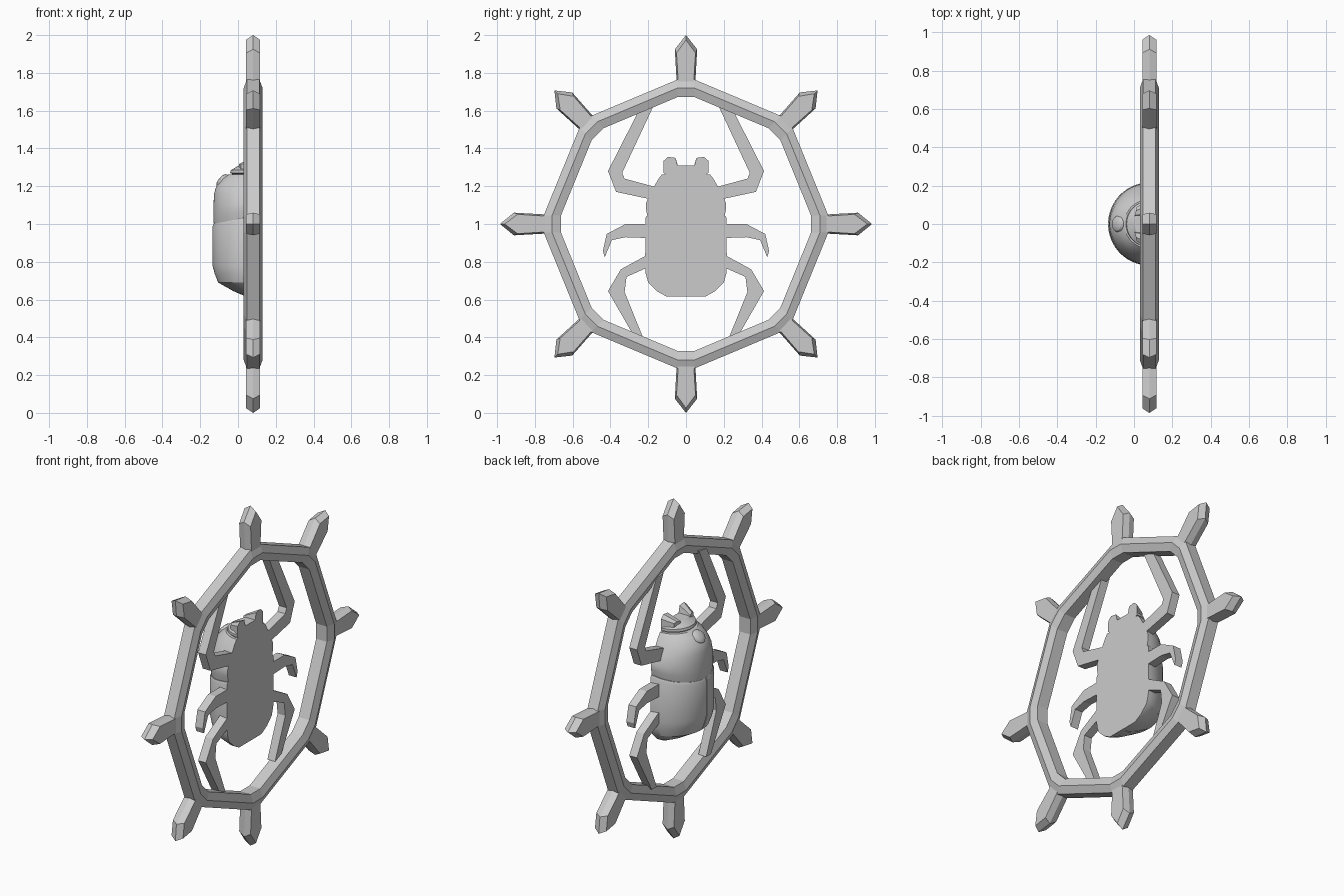
import bpy, bmesh
from math import sin, cos, pi, radians
from mathutils import Matrix, Vector

if "Cube" in bpy.data.objects:
    bpy.data.objects.remove(bpy.data.objects["Cube"])

CX = 0.08          # plane of the wheel and of the flat underside
YS = 0.985         # wheel is slightly narrower than tall


def build(name, verts, faces, smooth=False):
    bm = bmesh.new()
    vs = [bm.verts.new(v) for v in verts]
    for f in faces:
        bm.faces.new([vs[i] for i in f])
    bmesh.ops.remove_doubles(bm, verts=bm.verts[:], dist=1e-5)
    bmesh.ops.recalc_face_normals(bm, faces=bm.faces[:])
    me = bpy.data.meshes.new(name)
    bm.to_mesh(me)
    bm.free()
    ob = bpy.data.objects.new(name, me)
    bpy.context.collection.objects.link(ob)
    if smooth:
        bpy.ops.object.select_all(action='DESELECT')
        ob.select_set(True)
        bpy.context.view_layer.objects.active = ob
        bpy.ops.object.shade_smooth_by_angle(angle=radians(30))
    return ob


def loft(loops, caps):
    """Vertices and quads joining equal closed loops; caps or a closed ring."""
    n, m = len(loops[0]), len(loops)
    verts = [v for lp in loops for v in lp]
    faces = []
    for i in range(m - 1 if caps else m):
        for j in range(n):
            a, b, k = i * n, (i + 1) % m * n, (j + 1) % n
            faces.append((a + j, a + k, b + k, b + j))
    if caps:
        faces += [tuple(range(n)), tuple(range((m - 1) * n, m * n))]
    return verts, faces


def mirror_y(ob):
    mod = ob.modifiers.new("mirror", 'MIRROR')
    mod.use_axis = (False, True, False)


def wheel(x, t, r, a):
    """Point at radius r and sideways offset t on the spoke at angle a."""
    return (CX + x, YS * (r * sin(a) + t * cos(a)), 1 + r * cos(a) - t * sin(a))


# Wheel rim: hexagonal section, eight clipped corners
section = [(0.765, -0.033), (0.72, -0.05), (0.672, -0.035),
           (0.672, 0.035), (0.72, 0.05), (0.765, 0.033)]
loops = [[wheel(x, t, r, k * pi / 4) for r, x in section]
         for k in range(8) for t in (-0.045, 0.045)]
build("wheel_rim", *loft(loops, False))

# Eight pointed handles with a ridge around the middle
for k in range(8):
    a = k * pi / 4
    layers = []
    for x, w, sh, tip in ((-0.037, 0.051, 0.905, 0.975),
                          (0, 0.06, 0.925, 1.0), (0.037, 0.051, 0.905, 0.975)):
        shape = [(-w + 0.012, 0.71), (-w, sh), (0, tip), (w, sh), (w - 0.012, 0.71)]
        layers.append([wheel(x, t, r, a) for t, r in shape])
    build("wheel_handle_%d" % (k + 1), *loft(layers, True))


def dome(name, rows, a0=-90, a1=90, tilt=0.0, seg=32):
    """Half-lathe bulging to -x; rows are (z, half width, depth, tilt weight)."""
    loops = []
    for z, ry, rx, w in rows:
        lp = []
        for i in range(seg + 1):
            a = radians(a0 + (a1 - a0) * i / seg)
            x = -rx * cos(a)
            lp.append((CX + x, ry * sin(a), z + tilt * w * (x + 0.1)))
        lp.append((CX, 0, z + tilt * w * 0.1))
        loops.append(lp)
    return build(name, *loft(loops, True), smooth=True)


# Body core, wing cases and chest
dome("body_core", [(0.625, 0.09, 0.03, 0), (0.70, 0.19, 0.17, 0), (0.78, 0.205, 0.205, 0),
                   (1.10, 0.2, 0.2, 0), (1.22, 0.13, 0.14, 0)])
wing = [(0.617, 0.105, 0.04, 0), (0.645, 0.155, 0.105, 0), (0.69, 0.2, 0.185, 0),
        (0.735, 0.213, 0.203, 0), (0.78, 0.216, 0.215, 0),
        (1.01, 0.215, 0.215, 1), (1.022, 0.209, 0.209, 1)]
for side, a0, a1 in (("left", -90, -1), ("right", 1, 90)):
    dome("wing_case_" + side, wing, a0, a1, 0.2, 20)
dome("chest", [(1.018, 0.204, 0.208, 1), (1.06, 0.212, 0.211, 1), (1.10, 0.212, 0.21, 0.5),
               (1.16, 0.19, 0.207, 0), (1.20, 0.168, 0.195, 0), (1.24, 0.145, 0.165, 0),
               (1.262, 0.128, 0.13, 0)], tilt=0.2)

# Head with a thin collar below it
dome("head", [(1.25, 0.112, 0.112, 0), (1.266, 0.112, 0.112, 0), (1.27, 0.12, 0.122, 0),
              (1.285, 0.12, 0.118, 0), (1.31, 0.085, 0.075, 0)])

# Two jaws: wedges rising towards the flat side
jaw_back = [(CX, 0.035, 1.27), (CX, 0.12, 1.27), (CX, 0.118, 1.335),
            (CX, 0.095, 1.355), (CX, 0.055, 1.35)]
jaw_front = [(0.0, 0.035, 1.27), (0.015, 0.09, 1.27), (0.015, 0.09, 1.315),
             (0.01, 0.07, 1.32), (0.005, 0.045, 1.315)]
mirror_y(build("jaws", *loft([jaw_back, jaw_front], True)))

# Round boss on the chest, facing outward and up
rot = Vector((-0.75, 0, 0.66)).to_track_quat('Z', 'Y').to_matrix().to_4x4()
place = Matrix.Translation((-0.078, 0, 1.225)) @ rot
loops = [[place @ Vector((r * cos(2 * pi * i / 24), r * sin(2 * pi * i / 24), h))
          for i in range(24)]
         for h, r in ((-0.04, 0.042), (0.008, 0.042), (0.018, 0.036), (0.024, 0.024), (0.026, 0.01))]
build("chest_boss", *loft(loops, True), smooth=True)

# Flat legs, mirrored left and right
legs = {
    "front_legs": [(0.14, 1.19), (0.325, 1.24), (0.338, 1.27), (0.165, 1.64),
                   (0.235, 1.63), (0.413, 1.28), (0.37, 1.17), (0.16, 1.125)],
    "middle_legs": [(0.18, 1.0), (0.32, 1.0), (0.42, 0.947), (0.44, 0.857),
                    (0.43, 0.825), (0.392, 0.915), (0.32, 0.93), (0.18, 0.925)],
    "hind_legs": [(0.18, 0.85), (0.345, 0.76), (0.413, 0.645), (0.275, 0.405),
                  (0.23, 0.405), (0.325, 0.64), (0.315, 0.72), (0.18, 0.78)],
}
for name, pts in legs.items():
    loops = [[(x, y, z) for y, z in pts] for x in (0.03, CX)]
    mirror_y(build(name, *loft(loops, True)))
